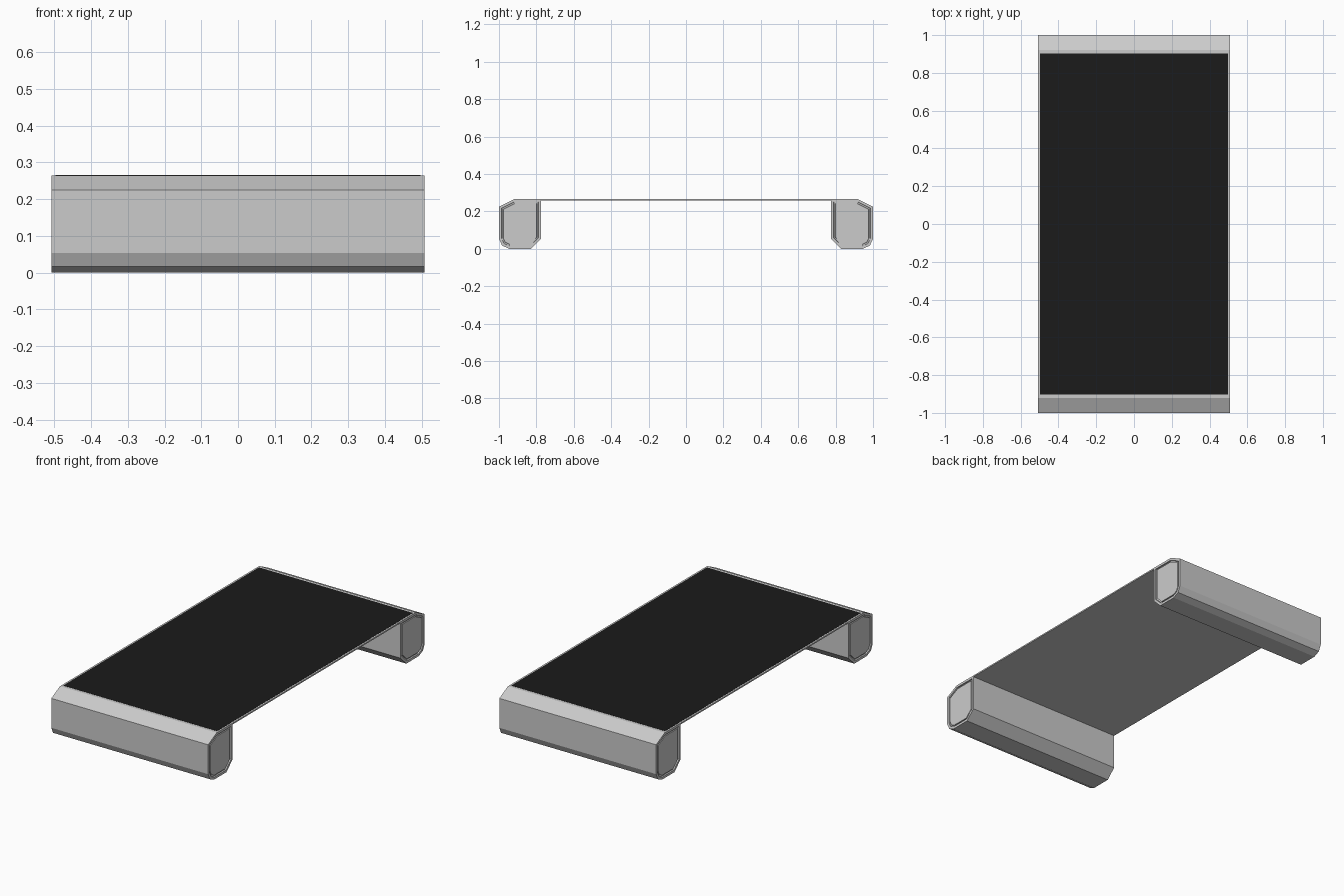
import bpy, bmesh

if "Cube" in bpy.data.objects:
    bpy.data.objects.remove(bpy.data.objects["Cube"])

HALF_W = 0.507
TOP = 0.265
# Beam cross-section (y, z), rear side
PROFILE = [(0.775, TOP), (0.92, TOP), (1.0, 0.225), (1.0, 0.053),
           (0.983, 0.017), (0.945, 0.0), (0.83, 0.0), (0.775, 0.053)]


def finish(bm, name, mat=None):
    bmesh.ops.recalc_face_normals(bm, faces=bm.faces)
    me = bpy.data.meshes.new(name)
    bm.to_mesh(me)
    bm.free()
    ob = bpy.data.objects.new(name, me)
    bpy.context.collection.objects.link(ob)
    if mat:
        me.materials.append(mat)
    return ob


def box(name, hx, hy, z0, z1, mat=None):
    bm = bmesh.new()
    bmesh.ops.create_cube(bm, size=1)
    for v in bm.verts:
        v.co = (v.co.x * 2 * hx, v.co.y * 2 * hy, z0 + (v.co.z + 0.5) * (z1 - z0))
    return finish(bm, name, mat)


def beam(name, side):
    bm = bmesh.new()
    rings = [[bm.verts.new((x, side * y, z)) for y, z in PROFILE]
             for x in (-HALF_W, HALF_W)]
    caps = [bm.faces.new(r) for r in rings]
    n = len(PROFILE)
    for i in range(n):
        j = (i + 1) % n
        bm.faces.new((rings[0][i], rings[0][j], rings[1][j], rings[1][i]))
    bmesh.ops.recalc_face_normals(bm, faces=bm.faces)
    # End caps: rim, narrow groove, raised inner panel
    for cap in caps:
        for thick, depth in ((0.014, 0), (0.001, -0.008), (0.007, 0), (0.001, 0.006)):
            bmesh.ops.inset_region(bm, faces=[cap], thickness=thick, depth=depth,
                                   use_even_offset=True)
    return finish(bm, name)


black = bpy.data.materials.new("black_surface")
black.diffuse_color = (0.011, 0.011, 0.011, 1)
black.use_nodes = True
black.node_tree.nodes["Principled BSDF"].inputs["Base Color"].default_value = black.diffuse_color

# Supporting beams
beam("front_leg", -1)
beam("rear_leg", 1)

# Thin top between the beams, and the black panel lying on it
box("top_plate", HALF_W, 0.776, 0.257, TOP)
box("top_panel", 0.497, 0.903, 0.262, TOP + 0.001, black)
